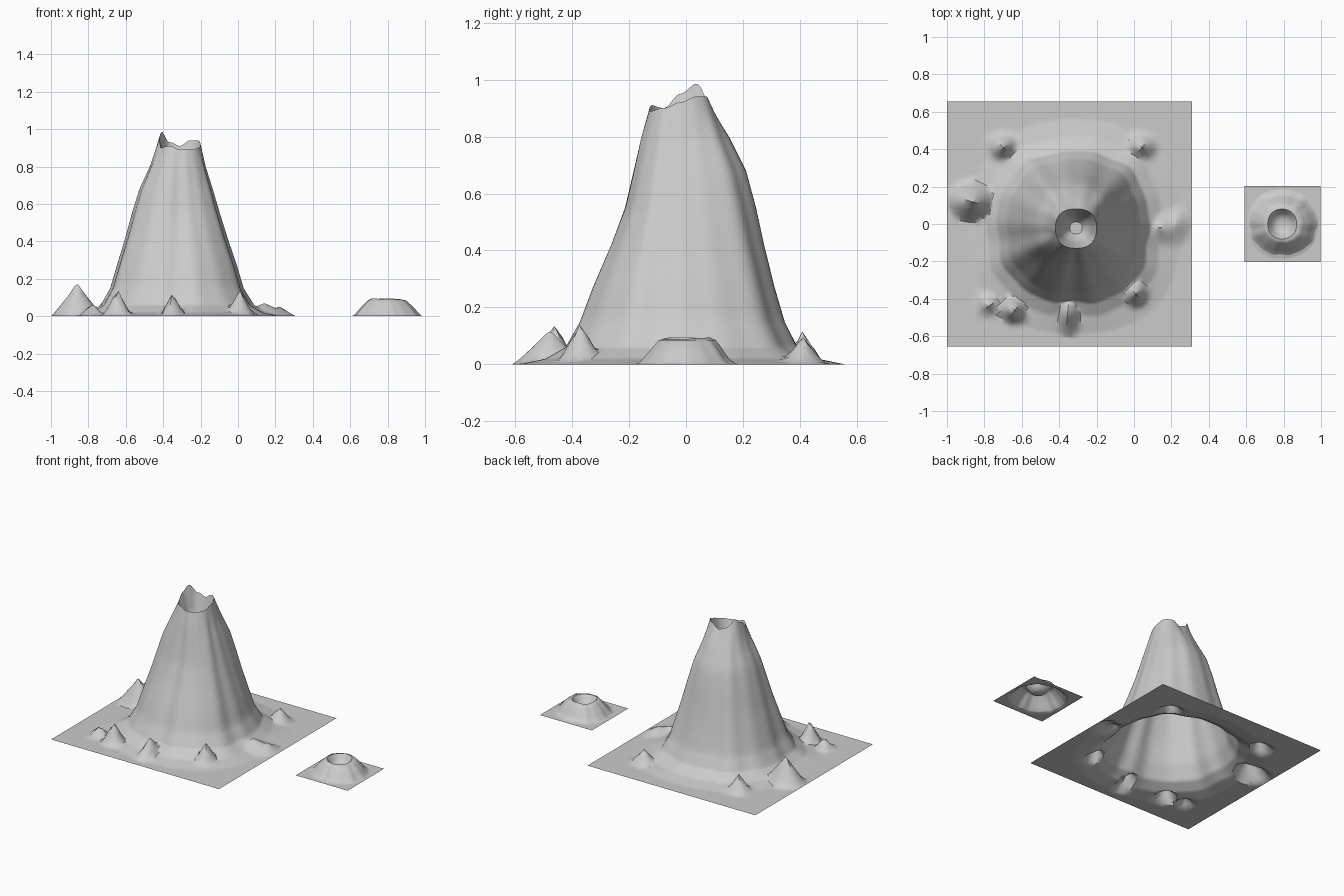
import bpy, math

if "Cube" in bpy.data.objects:
    bpy.data.objects.remove(bpy.data.objects["Cube"])

N = 128  # points around each ring


def around(values, t):
    """Smooth periodic interpolation of values placed evenly around a circle."""
    f = t / (2 * math.pi) * len(values)
    i = int(f) % len(values)
    k = f - int(f)
    k = k * k * (3 - 2 * k)
    return values[i] * (1 - k) + values[(i + 1) % len(values)] * k


def volcano(name, centre, base, half, levels, east, north, west, south,
            rim, floor, corner, flute, cones):
    """Open terrain sheet: crater, fluted flanks, square plain and small cones."""
    rings = []

    def add_ring(fn):
        rings.append([fn(2 * math.pi * j / N) for j in range(N)])

    def polar(t, k):
        r = around([east[k], north[k], west[k], south[k]], t)
        r *= 1 + corner * math.sin(2 * t) ** 2
        if 0 < k < len(levels) - 1:
            r *= 1 + flute * (math.sin(9 * t + 0.5) + 0.7 * math.sin(14 * t + 2))
        z = around(rim, t) if k == 0 else levels[k]
        return (centre[0] + r * math.cos(t), centre[1] + r * math.sin(t), z)

    def square(t):
        m = half / max(abs(math.cos(t)), abs(math.sin(t)))
        return (base[0] + m * math.cos(t), base[1] + m * math.sin(t), 0)

    def mix(a, b, k):
        return tuple(p * (1 - k) + q * k for p, q in zip(a, b))

    # crater bowl
    for k in (0.3, 0.6, 0.75, 0.9):
        wall = max(0, (k - 0.5) / 0.5)
        def bowl(t):
            p = polar(t, 0)
            return (centre[0] + (p[0] - centre[0]) * k,
                    centre[1] + (p[1] - centre[1]) * k,
                    floor + (p[2] - floor) * wall)
        add_ring(bowl)
    # flanks
    for i in range(len(levels) - 1):
        subs = 6 if i >= len(levels) - 4 else 3
        for s in range(subs):
            add_ring(lambda t: mix(polar(t, i), polar(t, i + 1), s / subs))
    # plain out to the square edge
    for s in range(11):
        add_ring(lambda t: mix(polar(t, len(levels) - 1), square(t), s / 10))

    def lift(p):
        x, y, z = p
        for cx, cy, h, rx, ry in cones:
            d = math.hypot((x - cx) / rx, (y - cy) / ry)
            if d < 1:
                z = max(z, h * (1 - d) ** 1.1)
        return (x, y, z)

    verts = [(centre[0], centre[1], floor)] + [lift(p) for r in rings for p in r]
    faces = [(0, 1 + j, 1 + (j + 1) % N) for j in range(N)]
    for i in range(len(rings) - 1):
        a, b = 1 + i * N, 1 + (i + 1) * N
        for j in range(N):
            k = (j + 1) % N
            faces.append((a + j, b + j, b + k, a + k))
    mesh = bpy.data.meshes.new(name)
    mesh.from_pydata(verts, [], faces)
    ob = bpy.data.objects.new(name, mesh)
    bpy.context.collection.objects.link(ob)
    bpy.ops.object.select_all(action='DESELECT')
    ob.select_set(True)
    bpy.context.view_layer.objects.active = ob
    bpy.ops.object.shade_smooth_by_angle(angle=math.radians(40))
    return ob


# tall volcano with foothill cones
volcano("large_volcano", (-0.31, -0.02), (-0.345, 0), 0.655,
        levels=[0.92, 0.80, 0.68, 0.55, 0.42, 0.27, 0.15, 0.06, 0.02, 0.0],
        east=[0.11, 0.135, 0.172, 0.21, 0.25, 0.30, 0.335, 0.39, 0.46, 0.56],
        north=[0.10, 0.17, 0.23, 0.265, 0.293, 0.33, 0.365, 0.41, 0.48, 0.58],
        west=[0.11, 0.16, 0.215, 0.255, 0.29, 0.335, 0.37, 0.42, 0.48, 0.57],
        south=[0.11, 0.135, 0.16, 0.19, 0.24, 0.305, 0.35, 0.40, 0.47, 0.57],
        rim=[0.92, 0.94, 0.94, 0.91, 0.93, 0.985, 0.95, 0.90, 0.91, 0.89, 0.89, 0.90],
        floor=0.72, corner=0.06, flute=0.014,
        cones=[(0.01, -0.37, 0.145, 0.08, 0.09), (-0.645, -0.46, 0.15, 0.08, 0.08),
               (-0.35, -0.48, 0.125, 0.07, 0.13), (-0.78, -0.43, 0.08, 0.07, 0.06),
               (-0.86, 0.12, 0.18, 0.14, 0.11), (-0.70, 0.41, 0.12, 0.08, 0.08),
               (0.04, 0.41, 0.10, 0.09, 0.08), (0.14, -0.02, 0.07, 0.17, 0.12),
               (0.22, 0.0, 0.055, 0.09, 0.10)])

# low crater
volcano("small_crater", (0.79, 0), (0.795, 0), 0.203,
        levels=[0.093, 0.085, 0.05, 0.02, 0.005, 0.0],
        east=[0.08, 0.105, 0.145, 0.17, 0.185, 0.195],
        north=[0.08, 0.105, 0.13, 0.15, 0.17, 0.185],
        west=[0.075, 0.095, 0.13, 0.155, 0.17, 0.185],
        south=[0.08, 0.095, 0.125, 0.15, 0.165, 0.185],
        rim=[0.09, 0.093, 0.096, 0.092, 0.095, 0.094, 0.09, 0.088],
        floor=0.04, corner=0.02, flute=0.014, cones=[])
